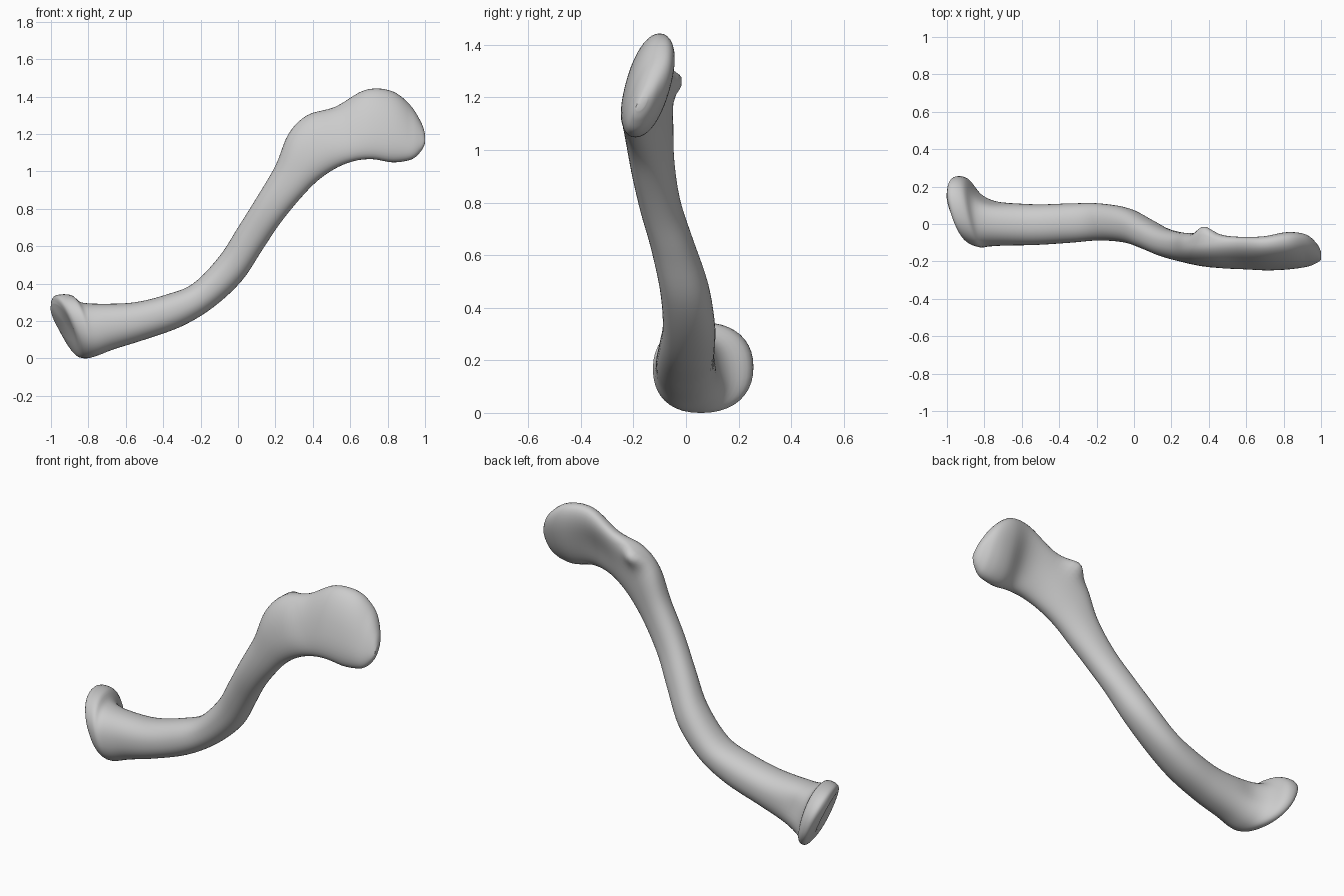
import bpy, bmesh, math
from mathutils import Vector

if "Cube" in bpy.data.objects:
    bpy.data.objects.remove(bpy.data.objects["Cube"])

# Stations along the bone: upper edge x, z; lower edge x, z; front y; back y
STATIONS = [
    (-0.985, 0.29, -0.895, 0.10, -0.04, 0.185),
    (-0.975, 0.335, -0.86, 0.02, -0.10, 0.25),
    (-0.90, 0.34, -0.82, 0.00, -0.125, 0.245),
    (-0.84, 0.30, -0.76, 0.012, -0.12, 0.165),
    (-0.72, 0.292, -0.66, 0.05, -0.115, 0.12),
    (-0.55, 0.30, -0.50, 0.10, -0.112, 0.105),
    (-0.38, 0.342, -0.30, 0.172, -0.10, 0.11),
    (-0.24, 0.40, -0.13, 0.275, -0.088, 0.11),
    (-0.10, 0.545, 0.02, 0.415, -0.10, 0.085),
    (0.00, 0.70, 0.13, 0.58, -0.135, 0.03),
    (0.10, 0.86, 0.22, 0.715, -0.175, -0.02),
    (0.20, 1.03, 0.32, 0.84, -0.205, -0.045),
    (0.27, 1.20, 0.42, 0.945, -0.225, -0.05),
    (0.37, 1.30, 0.52, 1.015, -0.235, -0.055),
    (0.52, 1.345, 0.62, 1.055, -0.24, -0.06),
    (0.68, 1.435, 0.72, 1.065, -0.245, -0.065),
    (0.82, 1.43, 0.83, 1.048, -0.24, -0.045),
    (0.92, 1.355, 0.93, 1.065, -0.225, -0.06),
    (0.98, 1.26, 0.98, 1.11, -0.205, -0.11),
    (1.00, 1.20, 1.00, 1.15, -0.19, -0.15),
]
SIDES, STEPS = 40, 5


def smooth(a, b, v):
    t = max(0.0, min(1.0, (v - a) / (b - a)))
    return t * t * (3 - 2 * t)


def spline(p0, p1, p2, p3, t):
    return [0.5 * (2 * b + (c - a) * t + (2 * a - 5 * b + 4 * c - d) * t * t
                   + (3 * b - a - 3 * c + d) * t ** 3)
            for a, b, c, d in zip(p0, p1, p2, p3)]


def bump(p, centre, radius):
    return math.exp(-(p - Vector(centre)).length_squared / radius ** 2)


def section(s):
    ux, uz, lx, lz, y0, y1 = s
    cx, cz, cy = (ux + lx) / 2, (uz + lz) / 2, (y0 + y1) / 2
    half = (y1 - y0) / 2
    lean = min(0.05 * smooth(0.1, 0.6, cx), half * 0.6)
    width = math.sqrt(half ** 2 - lean ** 2)
    skew = -0.04 * (1 - smooth(-0.9, -0.65, cx))
    ring = []
    for i in range(SIDES):
        a = 2 * math.pi * i / SIDES
        c, d = math.cos(a), math.sin(a)
        u = math.copysign(abs(c) ** 0.9, c)
        w = math.copysign(abs(d) ** 0.9, d)
        p = Vector((cx + (ux - lx) / 2 * u + skew * w,
                    cy + width * w + lean * u,
                    cz + (uz - lz) / 2 * u))
        if w > 0:
            # Tubercle, hollow of the flat end, and hollow beside the thick end
            p.y += 0.05 * bump(p, (0.37, -0.07, 1.27), 0.06)
            p.y -= 0.03 * w * bump(p, (0.62, -0.08, 1.2), 0.14)
            p.y -= 0.02 * w * bump(p, (-0.78, 0.13, 0.2), 0.09)
        ring.append(p)
    return ring


# Loft the sections into one closed bone
bm = bmesh.new()
pts = [STATIONS[0]] + STATIONS + [STATIONS[-1]]
rings = []
for k in range(len(STATIONS) - 1):
    for j in range(STEPS):
        rings.append(section(spline(*pts[k:k + 4], j / STEPS)))
rings.append(section(STATIONS[-1]))
loops = [[bm.verts.new(p) for p in r] for r in rings]
for a, b in zip(loops, loops[1:]):
    for i in range(SIDES):
        j = (i + 1) % SIDES
        bm.faces.new((a[i], a[j], b[j], b[i]))

# End caps; the thick end is slightly dished
for loop, push in ((loops[0], 0.01), (loops[-1], 0.0)):
    mid = sum((v.co for v in loop), Vector()) / SIDES
    tip = bm.verts.new(mid + Vector((push, 0, 0)))
    for i in range(SIDES):
        bm.faces.new((loop[i], loop[(i + 1) % SIDES], tip))
bmesh.ops.recalc_face_normals(bm, faces=bm.faces)

mesh = bpy.data.meshes.new("collar_bone")
bm.to_mesh(mesh)
bm.free()
bone = bpy.data.objects.new("collar_bone", mesh)
bpy.context.collection.objects.link(bone)
bpy.context.view_layer.objects.active = bone
bone.select_set(True)
bpy.ops.object.shade_smooth_by_angle(angle=math.radians(50))
